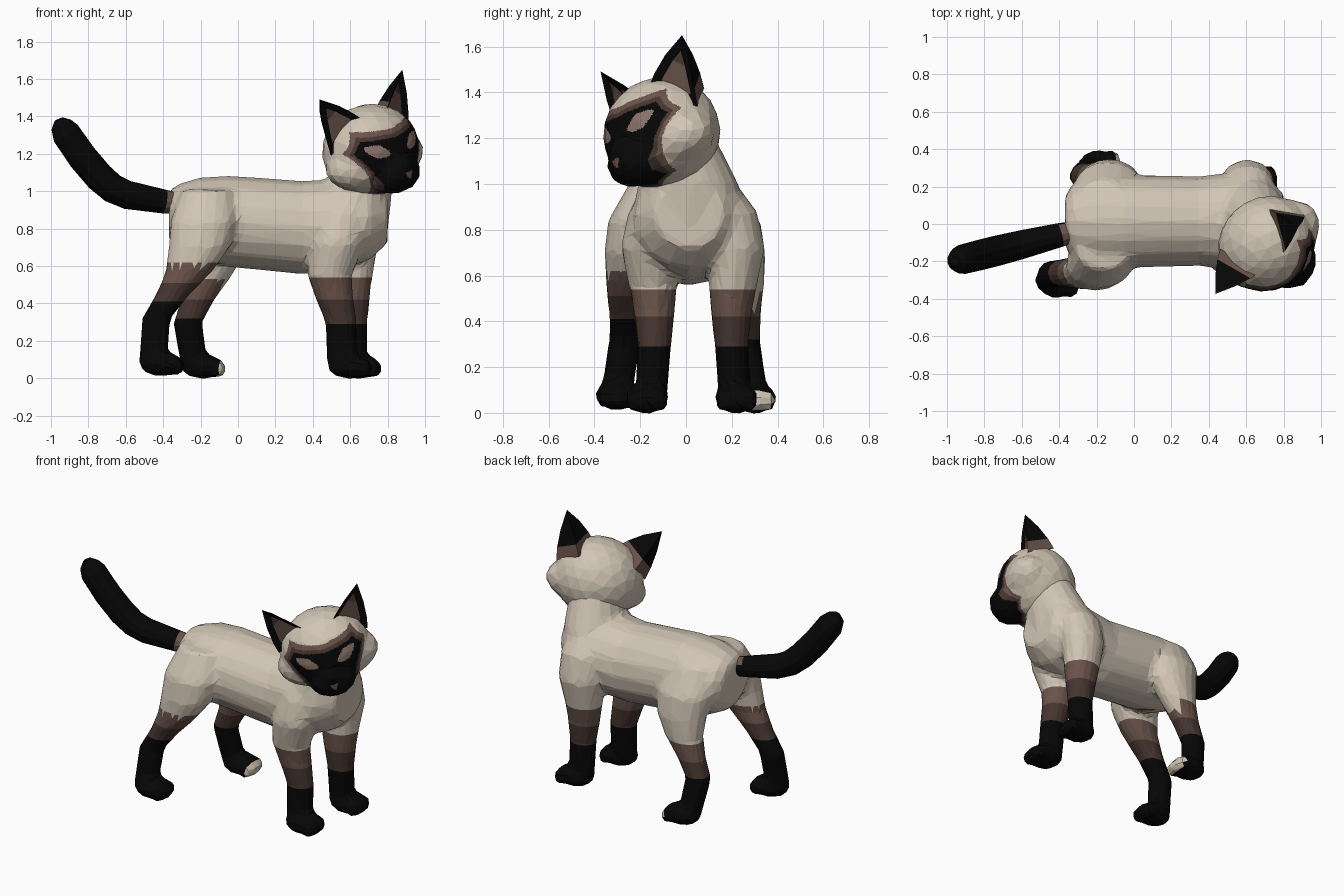
import bpy, bmesh, math
from mathutils import Vector, Matrix

if "Cube" in bpy.data.objects:
    bpy.data.objects.remove(bpy.data.objects["Cube"])

# ---------- colours ----------
def material(name, *rgb):
    m = bpy.data.materials.new(name)
    m.diffuse_color = (*rgb, 1)
    m.use_nodes = True
    m.node_tree.nodes["Principled BSDF"].inputs["Base Color"].default_value = m.diffuse_color
    return m

MATS = [material("cream fur", .64, .56, .46),
        material("mid brown fur", .145, .088, .07),
        material("dark brown fur", .062, .036, .029),
        material("black fur", .002, .002, .002),
        material("eye brown", .26, .175, .145)]
CREAM, MID, DARK, BLACK, EYE = range(5)

# ---------- helpers ----------
def make(bm, name):
    bmesh.ops.recalc_face_normals(bm, faces=bm.faces)
    me = bpy.data.meshes.new(name)
    bm.to_mesh(me)
    bm.free()
    for m in MATS:
        me.materials.append(m)
    ob = bpy.data.objects.new(name, me)
    bpy.context.collection.objects.link(ob)
    return ob

def loft(bm, secs, ref, axis=None, sides=16):
    """Closed tube through (x, y, z, r_across, r_ref) sections."""
    pts = [Vector(s[:3]) for s in secs]
    rings = []
    for i, s in enumerate(secs):
        t = pts[min(i + 1, len(pts) - 1)] - pts[max(i - 1, 0)]
        t = Vector(axis) if axis else t.normalized()
        a = t.cross(Vector(ref)).normalized()
        b = a.cross(t)
        rings.append([bm.verts.new(pts[i] + a * s[3] * math.cos(k * math.tau / sides)
                                   + b * s[4] * math.sin(k * math.tau / sides))
                      for k in range(sides)])
    for r, q in zip(rings, rings[1:]):
        for k in range(sides):
            n = (k + 1) % sides
            bm.faces.new((r[k], r[n], q[n], q[k]))
    bm.faces.new(rings[0])
    bm.faces.new(rings[-1])

def ball(bm, c, r):
    bmesh.ops.create_icosphere(bm, subdivisions=3, radius=1,
                               matrix=Matrix.Translation(c) @ Matrix.Diagonal((*r, 1)))

def fuse(bm, name, ratio, smooth):
    """Merge overlapping volumes into one faceted skin."""
    ob = make(bm, name)
    m = ob.modifiers.new("merge", 'REMESH')
    m.mode = 'VOXEL'
    m.voxel_size = .017
    m = ob.modifiers.new("soften", 'SMOOTH')
    m.factor = .5
    m.iterations = smooth
    m = ob.modifiers.new("facet", 'DECIMATE')
    m.ratio = ratio
    bpy.context.view_layer.update()
    dg = bpy.context.evaluated_depsgraph_get()
    me = bpy.data.meshes.new_from_object(ob.evaluated_get(dg))
    ob.modifiers.clear()
    ob.data = me
    me.materials.clear()
    for m in MATS:
        me.materials.append(m)
    bm = bmesh.new()
    bm.from_mesh(me)
    bmesh.ops.triangulate(bm, faces=bm.faces)
    for f in bm.faces:
        f.smooth = False
        f.material_index = CREAM
    return ob, bm

# ---------- body: torso and neck ----------
X, Y, Z = (1, 0, 0), (0, 1, 0), (0, 0, 1)
bm = bmesh.new()
TORSO = [(-.37, .87, .13, .13), (-.33, .855, .20, .18), (-.2, .845, .25, .23), (-.05, .84, .25, .245),
         (.35, .805, .24, .25), (.55, .825, .265, .245), (.70, .86, .24, .23), (.80, .87, .15, .15)]
loft(bm, [(x, .015, z, w, h) for x, z, w, h in TORSO], Z, X)
loft(bm, [(.60, .02, .78, .20, .27), (.64, .01, 1, .185, .22), (.69, -.05, 1.28, .13, .14)], Y, Z)

# ---------- legs: one profile per pair, mirrored, then swung per side ----------
FRONT = [(.03, .11, .99, .10), (0, .16, .88, .14), (-.03, .19, .72, .145), (-.07, .175, .55, .12),
         (-.05, .168, .45, .105), (-.01, .168, .30, .085), (0, .185, .05, .082)]
HIND = [(-.16, .13, .99, .14), (-.14, .205, .82, .18), (-.13, .23, .68, .165), (-.155, .245, .55, .125),
        (-.215, .25, .42, .09), (-.27, .255, .30, .078), (-.23, .295, .06, .075)]

def paw(bm, c):
    ball(bm, c, (.115, .097, .067))
    for k in range(4):                      # toes
        t = k - 1.5
        ball(bm, c + Vector((.092 - .012 * abs(t), .043 * t, -.012)), (.042, .028, .05))

bands = {}                                  # (is_front, side): black, dark, mid tops
for side in (-1, 1):
    foot, bend = (.56, 1) if side < 0 else (.61, .15)
    loft(bm, [(foot + bend * x, .03 + side * y, z, r, r * .87) for x, y, z, r in FRONT], Y, Z)
    paw(bm, Vector((foot + .035, .025 + side * .195, .064)))
    bands[True, side] = (.29, .42, .54)

    swing, lift = (.24, .02) if side < 0 else (0, 0)
    loft(bm, [(x - swing * (1 - z), side * (y + lift / 2), z + lift, r, .03 + r * .53)
              for x, y, z, r in HIND], Y, Z)
    paw(bm, Vector((-.19 - .92 * swing, side * .3, .064 + lift * .7)))
    bands[False, side] = [h + 4.5 * lift for h in (.32, .42, .53)]
body, bm = fuse(bm, "body", .06, 10)

# leg colour bands, cut at the band heights
def on_leg(c, front, side):
    return c.z < .65 and (c.x > .37 if front else c.x < -.1) and c.y * side > .03

for (front, side), tops in bands.items():
    for h in tops:
        fs = [f for f in bm.faces if on_leg(f.calc_center_median(), front, side)]
        geom = list({e for f in fs for e in f.edges} | {v for f in fs for v in f.verts}) + fs
        bmesh.ops.bisect_plane(bm, geom=geom, plane_co=(0, 0, h), plane_no=Z)
    for f in bm.faces:
        c = f.calc_center_median()
        if on_leg(c, front, side) and c.z < tops[2]:
            f.material_index = BLACK if c.z < tops[0] else DARK if c.z < tops[1] else MID
bm.to_mesh(body.data)
bm.free()

# ---------- tail ----------
bm = bmesh.new()
TAIL = [(-.28, .93, .055), (-.355, .94, .06), (-.395, .945, .064), (-.59, .98, .076), (-.67, 1.015, .079),
        (-.74, 1.075, .081), (-.83, 1.18, .081), (-.92, 1.31, .079), (-.945, 1.355, .06), (-.958, 1.385, .025)]
loft(bm, [(x, .04 + x / 4, z, r, r) for x, z, r in TAIL], Z, None, 12)
for f in bm.faces:
    f.material_index = MID if f.calc_center_median().x > -.385 else BLACK
make(bm, "tail")

# ---------- head, modelled upright facing +y, then turned ----------
F = Vector((.65, -.72, -.2)).normalized()
E = Vector((.745, .61, .27))
E = (E - E.project(F)).normalized()
HEAD = Matrix((-E, F, F.cross(E))).transposed().to_4x4()
HEAD.translation = (.72, -.115, 1.213)

bm = bmesh.new()
ball(bm, (0, -.015, .005), (.272, .25, .248))       # skull
ball(bm, (0, .01, -.045), (.31, .19, .155))         # cheeks
ball(bm, (0, .165, -.085), (.15, .135, .11))        # muzzle
ball(bm, (0, .20, -.03), (.07, .10, .07))           # nose bridge
head, bm = fuse(bm, "head", .045, 10)
bmesh.ops.subdivide_edges(bm, edges=bm.edges[:], cuts=8, use_grid_fill=True)

# mask half-width: widest at the eyes, narrowing to brow and chin
def half_width(z):
    if z > .065:
        return .25 - .6 * (z - .065)
    if z > -.03:
        return .19 + .63 * (z + .03)
    return .19 - .4 * (-.03 - z) - 3 * max(0, -.18 - z)

for f in bm.faces:
    c = f.calc_center_median()
    x, z = abs(c.x), c.z
    # rings are seen foreshortened at the sides, so they are thinner there
    side = (half_width(z) - x) * (1 + 2.2 * x)
    d = min(side, .172 - z - .1 * max(0, .06 - x), c.y - .01)
    f.material_index = BLACK if d > .042 else DARK if d > .023 else MID if d > 0 else CREAM
    if c.y > .05:
        p = Matrix.Rotation(math.radians(-20), 2) @ Vector((x - .12, z - .072))
        if abs(p.x) / .063 + (p.y / .036) ** 2 < 1:              # almond eye
            f.material_index = EYE
        if -.088 < z < -.05 and x < .58 * (z + .098) and c.y > .15:   # nose
            f.material_index = MID
bm.to_mesh(head.data)
bm.free()
head.data.transform(HEAD)

# ---------- ears ----------
for s, name in ((-1, "left_ear"), (1, "right_ear")):
    bm = bmesh.new()
    base = [Vector((.075, .04, .20)), Vector((.275, -.02, .05)), Vector((.175, -.18, .13))]
    tip = Vector((.295, -.055, .368))
    mid = sum(base, Vector()) / 3
    rows = []
    for t in (0, .27, .62):
        rows.append([bm.verts.new(mid.lerp(tip, t) + (p - mid) * (1 - t) * (1 + t / 2)) for p in base])
    top = bm.verts.new(tip)
    inner = []
    for k in range(3):
        n = (k + 1) % 3
        side_faces = [bm.faces.new((r[k], r[n], q[n], q[k])) for r, q in zip(rows, rows[1:])]
        side_faces.append(bm.faces.new((rows[-1][k], rows[-1][n], top)))
        for j, f in enumerate(side_faces):
            f.material_index = BLACK if j or k == 0 else MID
        if k == 0:
            inner = side_faces
    bm.faces.new(rows[0])
    for v in bm.verts:
        v.co.x *= s
    bmesh.ops.recalc_face_normals(bm, faces=bm.faces)
    bmesh.ops.inset_region(bm, faces=inner, thickness=.036, depth=-.02, use_even_offset=True)
    for f in inner:
        f.material_index = DARK if f is inner[-1] else MID
    ear = make(bm, name)
    ear.data.transform(HEAD)
